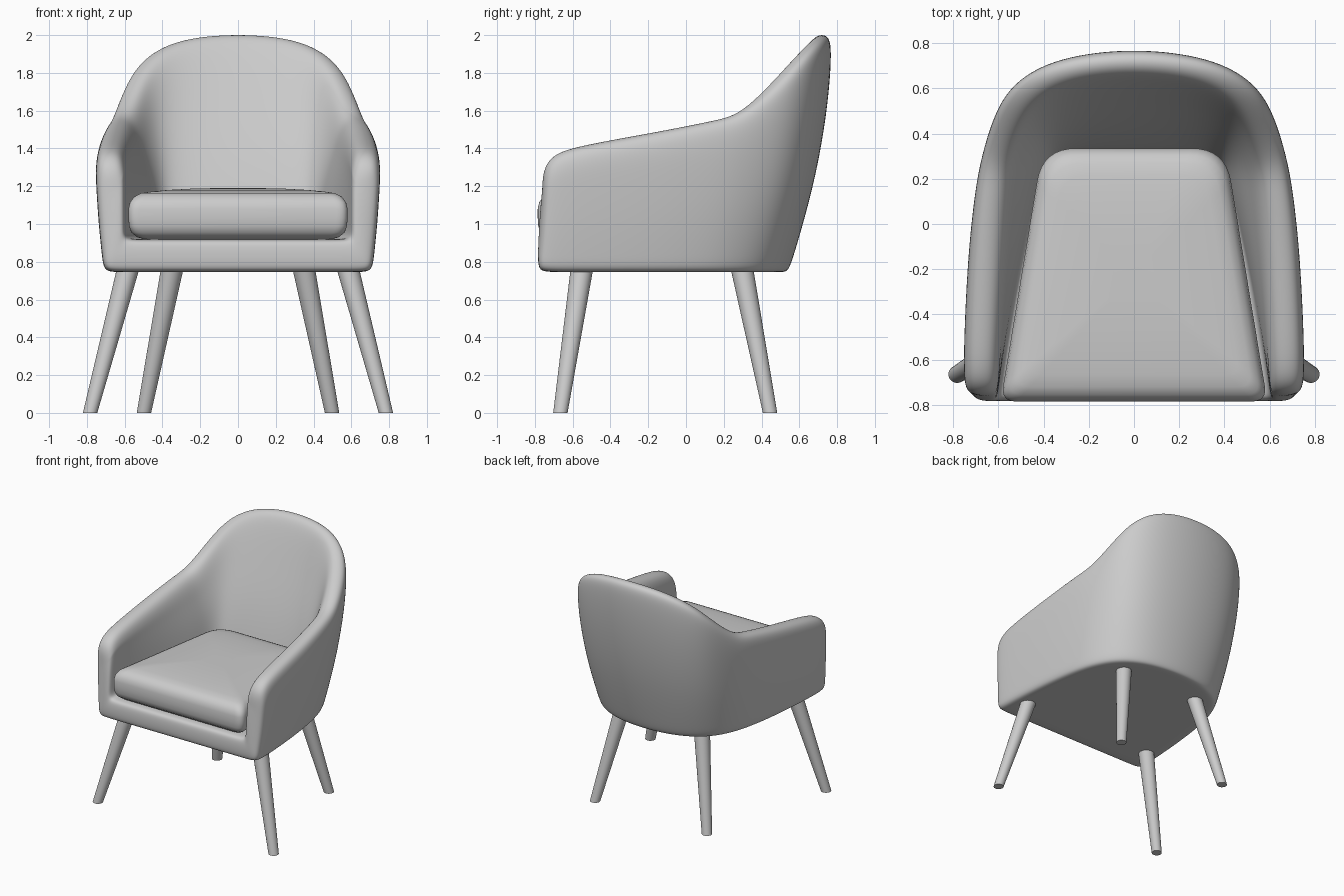
import bpy, bmesh, math
from mathutils import Vector

if "Cube" in bpy.data.objects:
    bpy.data.objects.remove(bpy.data.objects["Cube"])


def make_object(name, bm):
    bmesh.ops.recalc_face_normals(bm, faces=bm.faces[:])
    me = bpy.data.meshes.new(name)
    bm.to_mesh(me)
    bm.free()
    ob = bpy.data.objects.new(name, me)
    bpy.context.collection.objects.link(ob)
    return ob


def smooth(ob, angle=40):
    bpy.ops.object.select_all(action='DESELECT')
    ob.select_set(True)
    bpy.context.view_layer.objects.active = ob
    bpy.ops.object.shade_smooth_by_angle(angle=math.radians(angle))


def loft(bm, rings, closed):
    rows = [[bm.verts.new(p) for p in ring] for ring in rings]
    n = len(rows[0])
    for a, b in zip(rows, rows[1:]):
        for i in range(n if closed else n - 1):
            j = (i + 1) % n
            bm.faces.new((a[i], a[j], b[j], b[i]))
    return rows


# Shell: half sections swept from the arm front round to the back centre
BOTTOM, FLOOR, SEAT = 0.745, 0.92, 1.1


def section(bo, to, h, ti, bi, yc):
    bo, to, ti, bi, c = (Vector(p) for p in (bo, to, ti, bi, (0, yc)))

    def outer(z):
        u = (z - BOTTOM) / (h - BOTTOM)
        return (*bo.lerp(to, 1 - (1 - u) ** 2), z)

    def inner(z):
        u = max(0, (z - SEAT) / (h - SEAT))
        return (*bi.lerp(ti, u), z)

    def mix(a, b, t):
        return a + (b - a) * t

    pts = [(*c, BOTTOM), (*bo.lerp(c, 0.12), BOTTOM), (*bo, BOTTOM)]
    pts += [outer(z) for z in (0.82, mix(BOTTOM, h, 0.38), mix(BOTTOM, h, 0.7), h - 0.08)]
    pts += [(*to.lerp(ti, 0.17), h), (*ti.lerp(to, 0.17), h)]
    pts += [inner(z) for z in (h - 0.08, mix(SEAT, h, 0.6), mix(SEAT, h, 0.25), 1.0, FLOOR)]
    pts += [(*bi.lerp(c, 0.12), FLOOR), (*c, FLOOR)]
    return [Vector(p) for p in pts]


# outer bottom, outer top, rim height, inner top, inner bottom, centre y
stations = [
    ((.705, -.785), (.75, -.755), 1.29, (.60, -.755), (.60, -.785), -.785),
    ((.71, -.755), (.755, -.705), 1.375, (.60, -.705), (.60, -.755), -.755),
    ((.71, -.60), (.757, -.55), 1.42, (.595, -.55), (.585, -.62), -.60),
    ((.68, -.20), (.74, -.15), 1.49, (.58, -.15), (.515, -.20), -.25),
    ((.63, .10), (.708, .15), 1.55, (.565, .15), (.44, .12), .0),
    ((.575, .25), (.68, .30), 1.58, (.55, .26), (.42, .23), .10),
    ((.51, .36), (.625, .49), 1.73, (.515, .41), (.39, .29), .13),
    ((.41, .45), (.54, .635), 1.885, (.44, .55), (.34, .325), .16),
    ((.25, .52), (.345, .745), 1.985, (.28, .645), (.22, .335), .18),
    ((.0, .55), (.0, .788), 2.012, (.0, .675), (.0, .335), .20),
]
rings = [section(*s) for s in stations]
rings[0] = [p.lerp(q, 0.12) for p, q in zip(rings[0], reversed(rings[0]))]
bm = bmesh.new()
rows = loft(bm, rings, closed=False)
front, m = rows[0], len(rows[0])
for i in range(m // 2 - 1):
    bm.faces.new((front[i], front[i + 1], front[m - 2 - i], front[m - 1 - i]))
for v in bm.verts:
    if abs(v.co.x) < 1e-5:
        v.co.x = 0
shell = make_object("upholstered_shell", bm)
mirror = shell.modifiers.new("mirror", 'MIRROR')
mirror.use_clip = True
sub = shell.modifiers.new("subdivision", 'SUBSURF')
sub.levels = sub.render_levels = 3
for p in shell.data.polygons:
    p.use_smooth = True

# Seat cushion: rounded trapezoid stacked in scaled layers
corners = [((-.59, -.785), .07), ((.59, -.785), .07), ((.405, .335), .15), ((-.405, .335), .15)]
outline = []
for k, (p, r) in enumerate(corners):
    p = Vector(p)
    a = p + (Vector(corners[k - 1][0]) - p).normalized() * r
    b = p + (Vector(corners[(k + 1) % 4][0]) - p).normalized() * r
    for s in range(9):
        t = s / 8
        q = a.lerp(p, t).lerp(p.lerp(b, t), t)
        # slight outward bow on the side and rear corners
        outline.append(q)
mid = Vector((0, -.23))
layers = [(.3, .915), (.09, .917), (.045, .93), (.015, .955), (.003, .99), (0, 1.03), (0, 1.08),
          (.008, 1.115), (.03, 1.145), (.065, 1.163), (.12, 1.172), (.2, 1.18), (.32, 1.187), (.45, 1.19)]
bm = bmesh.new()
rings = [[(*(mid + (q - mid) * (1 - d / .56)), z) for q in outline] for d, z in layers]
rows = loft(bm, rings, closed=True)
bm.faces.new(rows[0])
bm.faces.new(rows[-1])
smooth(make_object("seat_cushion", bm), 50)


# Legs: tapered, splayed, cut flat at the floor
def leg(name, top, foot):
    bm = bmesh.new()
    rings = []
    for (x, y, z), r in ((foot, .038), (top, .06)):
        rings.append([(x + r * math.cos(a), y + r * math.sin(a), z)
                      for a in (math.tau * i / 32 for i in range(32))])
    rows = loft(bm, rings, closed=True)
    for r in rows:
        bm.faces.new(r)
    smooth(make_object(name, bm))


for side, s in (("left", -1), ("right", 1)):
    leg(f"front_leg_{side}", (s * .58, -.55, .77), (s * .783, -.665, 0))
    leg(f"back_leg_{side}", (s * .347, .295, .77), (s * .498, .445, 0))
